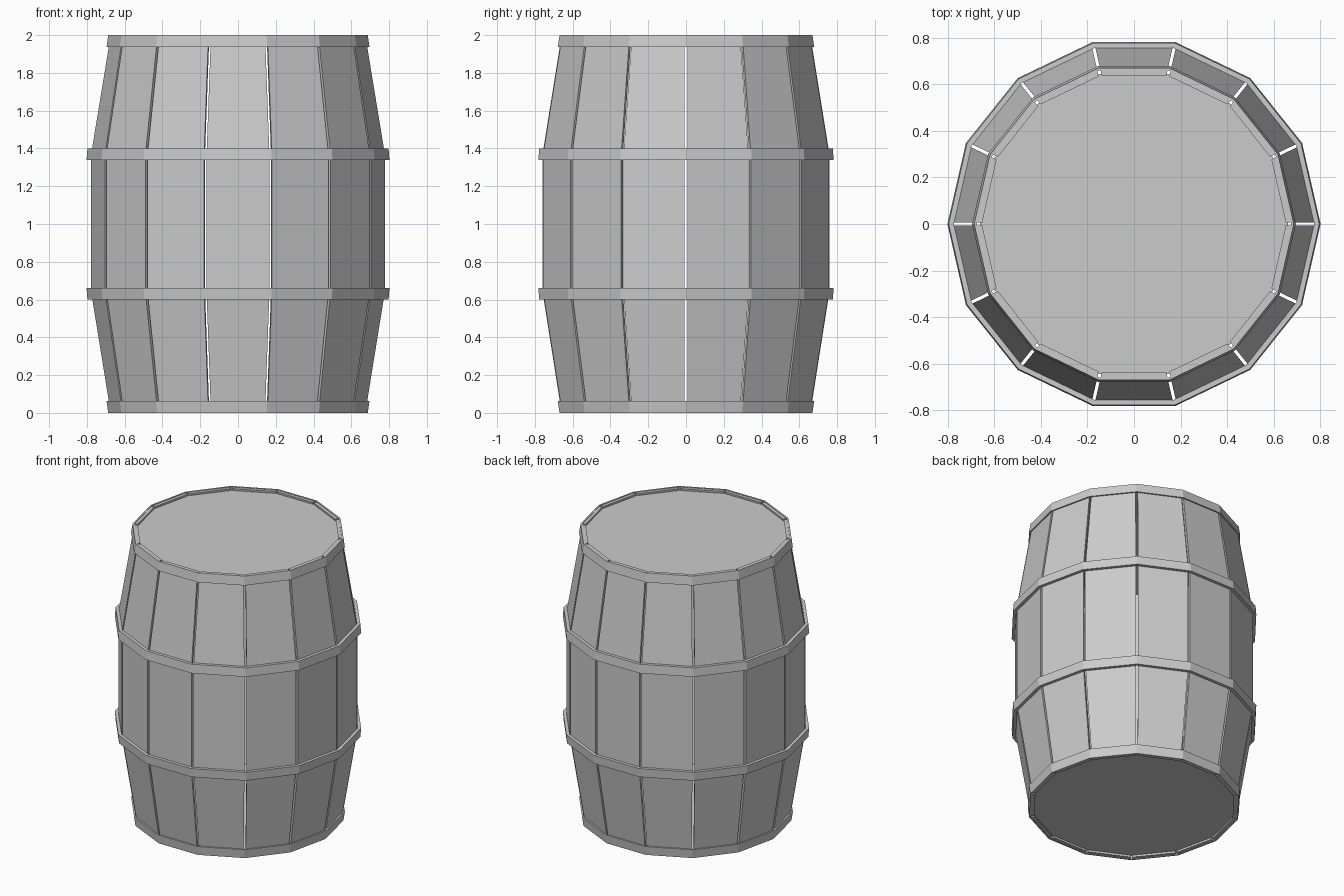
import bpy, bmesh
from math import sin, cos, pi

if "Cube" in bpy.data.objects:
    bpy.data.objects.remove(bpy.data.objects["Cube"])

N = 14
STEP = 2 * pi / N


def make(name, bm):
    bmesh.ops.recalc_face_normals(bm, faces=bm.faces)
    me = bpy.data.meshes.new(name)
    bm.to_mesh(me)
    bm.free()
    ob = bpy.data.objects.new(name, me)
    bpy.context.collection.objects.link(ob)
    return ob


def hoop(name, section):
    """Revolve a closed (radius, z) section into a 14-sided ring."""
    bm = bmesh.new()
    rings = [[bm.verts.new((r * cos(i * STEP), r * sin(i * STEP), z))
              for r, z in section] for i in range(N)]
    k = len(section)
    for i in range(N):
        a, b = rings[i], rings[(i + 1) % N]
        for j in range(k):
            bm.faces.new((a[j], b[j], b[(j + 1) % k], a[(j + 1) % k]))
    return make(name, bm)


# Staves: bent planks with a narrow gap at each corner
PROFILE = [(0.676, 0.003), (0.779, 0.64), (0.779, 1.37), (0.676, 1.997)]
THICK, GAP = 0.022, 0.007


def stave(i):
    bm = bmesh.new()
    mid = (i + 0.5) * STEP
    rows = []
    for r, z in PROFILE:
        row = []
        for rad, s in ((r, -1), (r, 1), (r - THICK, 1), (r - THICK, -1)):
            d = rad * cos(pi / N)
            w = s * (rad * sin(pi / N) - GAP)
            row.append(bm.verts.new((d * cos(mid) - w * sin(mid),
                                     d * sin(mid) + w * cos(mid), z)))
        rows.append(row)
    for a, b in zip(rows, rows[1:]):
        for j in range(4):
            bm.faces.new((a[j], a[(j + 1) % 4], b[(j + 1) % 4], b[j]))
    bm.faces.new(rows[0])
    bm.faces.new(rows[-1])
    make(f"stave_{i + 1}", bm)


for i in range(N):
    stave(i)

# Iron hoops, mirrored about the middle height
END = [(0.676, 2.0), (0.687, 2.0), (0.696, 1.937), (0.684, 1.937)]
MID = [(0.775, 1.40), (0.797, 1.40), (0.802, 1.338), (0.780, 1.338)]
for name, sec in (("end_hoop", END), ("middle_hoop", MID)):
    hoop("upper_" + name, sec)
    hoop("lower_" + name, [(r, 2 - z) for r, z in sec])


# Round heads closing both ends
def head(name, z):
    bm = bmesh.new()
    bmesh.ops.create_cone(bm, cap_ends=True, segments=N, radius1=0.662,
                          radius2=0.662, depth=0.03)
    # turn so that a corner lies on the x axis
    for i, v in enumerate(bm.verts):
        a = (i // 2) * STEP
        v.co.x, v.co.y = 0.662 * cos(a), 0.662 * sin(a)
        v.co.z += z
    make(name, bm)


head("top_head", 1.967)
head("bottom_head", 0.033)
